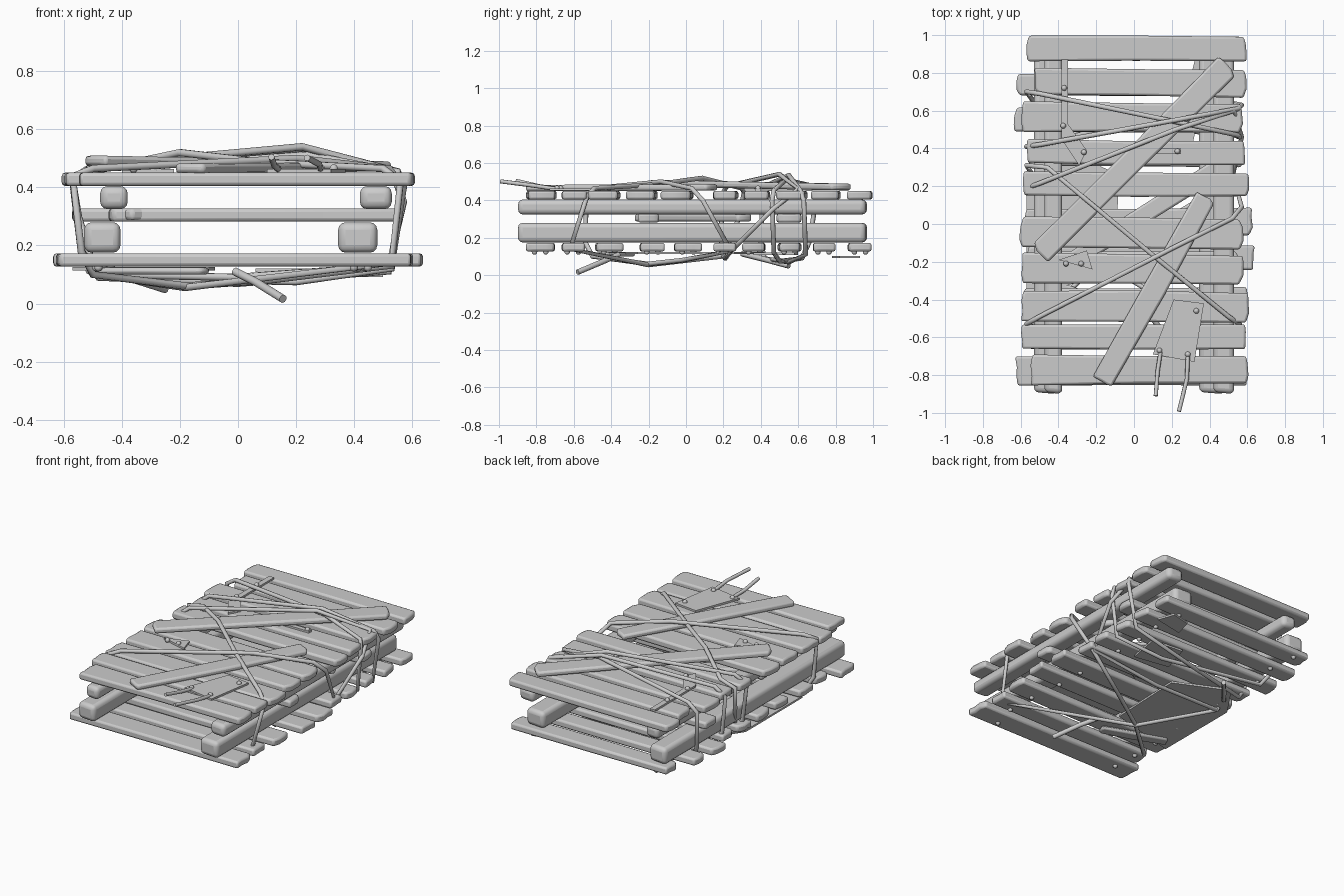
import bpy, bmesh, math, random
from mathutils import Vector, Matrix

if "Cube" in bpy.data.objects:
    bpy.data.objects.remove(bpy.data.objects["Cube"])

random.seed(4)
mat = bpy.data.materials.new("light_grey")
mat.diffuse_color = (0.6, 0.6, 0.6, 1)
mat.use_nodes = True
mat.node_tree.nodes["Principled BSDF"].inputs["Base Color"].default_value = mat.diffuse_color


def finish(bm, name, bevel=0.0, segs=2):
    bmesh.ops.recalc_face_normals(bm, faces=bm.faces)
    me = bpy.data.meshes.new(name)
    bm.to_mesh(me)
    bm.free()
    ob = bpy.data.objects.new(name, me)
    bpy.context.collection.objects.link(ob)
    me.materials.append(mat)
    if bevel:
        m = ob.modifiers.new("soft_edges", 'BEVEL')
        m.width, m.segments, m.limit_method = bevel, segs, 'ANGLE'
        m.angle_limit = math.radians(50)
    bpy.ops.object.select_all(action='DESELECT')
    ob.select_set(True)
    bpy.context.view_layer.objects.active = ob
    bpy.ops.object.shade_smooth_by_angle(angle=math.radians(40))
    return ob


def prism(name, pts, thick, matrix=Matrix(), bevel=0.0, segs=2):
    """Flat outline extruded evenly above and below its plane."""
    bm = bmesh.new()
    f = bm.faces.new([bm.verts.new((x, y, -thick / 2)) for x, y in pts])
    top = bmesh.ops.extrude_face_region(bm, geom=[f])["geom"]
    bmesh.ops.translate(bm, vec=(0, 0, thick),
                        verts=[v for v in top if isinstance(v, bmesh.types.BMVert)])
    bm.transform(matrix)
    return finish(bm, name, bevel, segs)


def board(name, a, b, width, thick=0.046, jag=0.025, bevel=0.012):
    """Plank between two end points with broken, uneven ends."""
    a, b = Vector(a), Vector(b)
    u = (b - a).normalized()
    v = Vector((0, 0, 1)).cross(u).normalized()
    w = u.cross(v)
    h, L = width / 2, (b - a).length / 2
    r = lambda: random.uniform(0, jag)
    s = lambda: random.uniform(0, 0.012 if jag else 0)
    pts = [(-L + r(), -h + s()), (0, -h + s()), (L - r(), -h + s()),
           (L - r() * .4, -h * .35), (L - r() * .4, h * .4), (L - r(), h - s()),
           (0, h - s()), (-L + r(), h - s()), (-L + r() * .4, h * .3), (-L + r() * .4, -h * .4)]
    m = Matrix((u, v, w)).transposed().to_4x4()
    m.translation = (a + b) / 2
    return prism(name, pts, thick, m, bevel)


def rope(name, pts, radius=0.013, closed=True):
    cu = bpy.data.curves.new(name, 'CURVE')
    cu.dimensions = '3D'
    cu.bevel_depth, cu.bevel_resolution, cu.use_fill_caps = radius, 2, True
    sp = cu.splines.new('POLY')
    sp.points.add(len(pts) - 1)
    for p, c in zip(sp.points, pts):
        p.co = (*c, 1)
    sp.use_cyclic_u = closed
    cu.materials.append(mat)
    ob = bpy.data.objects.new(name, cu)
    bpy.context.collection.objects.link(ob)
    bpy.ops.object.select_all(action='DESELECT')
    ob.select_set(True)
    bpy.context.view_layer.objects.active = ob
    bpy.ops.object.convert(target='MESH')


def rivets(name, spots):
    bm = bmesh.new()
    for p in spots:
        bmesh.ops.create_uvsphere(bm, u_segments=10, v_segments=6, radius=0.015,
                                  matrix=Matrix.Translation(p))
    finish(bm, name)


# Long rounded beams running front to back
for name, x0, x1, z0, z1 in (("upper_beam_left", -.475, -.38, .325, .405),
                             ("upper_beam_right", .42, .53, .325, .405),
                             ("lower_beam_left", -.53, -.405, .175, .28),
                             ("lower_beam_right", .345, .48, .175, .28)):
    prism(name, [(x0, -.89), (x1, -.9), (x1, .96), (x0, .97)], z1 - z0,
          Matrix.Translation((0, 0, (z0 + z1) / 2)), 0.026, 3)

# Upper deck planks: y low, y high, x left, x right
upper = ((.86, 1.0, -.57, .60), (.67, .83, -.53, .60), (.48, .65, -.60, .58),
         (.31, .45, -.57, .59), (.14, .28, -.59, .61), (-.14, .04, -.61, .58),
         (-.32, -.155, -.60, .58), (-.52, -.35, -.60, .61), (-.665, -.53, -.60, .60),
         (-.855, -.69, -.55, .61))
for i, (y0, y1, x0, x1) in enumerate(upper):
    y, t = (y0 + y1) / 2, random.uniform(-.008, .008) if 0 < i < 9 else 0
    board(f"upper_plank_{i}", (x0, y - t, .428), (x1, y + t, .428), y1 - y0)

# Lower deck planks
lower = ((.86, 1.0, -.56, .58), (.67, .80, -.63, .58), (.49, .62, -.64, .57),
         (.30, .43, -.57, .58), (.14, .27, -.58, .57), (-.07, .09, -.58, .63),
         (-.25, -.11, -.57, .64), (-.49, -.33, -.59, .61), (-.67, -.54, -.57, .58),
         (-.86, -.70, -.63, .60))
for i, (y0, y1, x0, x1) in enumerate(lower):
    y = (y0 + y1) / 2
    board(f"lower_plank_{i}", (x0, y, .15), (x1, y, .15), y1 - y0)

# Cross pieces between the two decks
board("middle_plank_front", (-.45, -.2, .305), (.56, -.2, .305), .13)
board("middle_plank_back", (-.58, .55, .305), (.55, .55, .305), .14)
board("middle_brace", (-.4, -.24, .307), (.48, .32, .307), .11, .04)

# Loose boards lying diagonally across the top
board("long_diagonal_board", (-.50, -.16, .492), (.50, .84, .472), .145, .035)
board("short_diagonal_board", (-.165, -.84, .466), (.385, .15, .470), .125, .034)
# Loose board and sheet fixed to the underside
board("underside_board", (-.52, -.3, .112), (-.1, -.45, .112), .09, .025)
prism("underside_sheet", [(-.57, -.38), (-.1, -.26), (-.08, .26), (-.42, .42), (-.57, .2)],
      .012, Matrix.Translation((0, 0, .119)))

# Thin metal patches
patches = (("front_patch", .458, [(.21, -.40), (.37, -.42), (.32, -.73), (.10, -.69)]),
           ("strap_patch", .457, [(-.385, .87), (-.35, .87), (-.35, .53), (-.25, .39),
                                  (-.29, .31), (-.385, .45)]),
           ("left_patch", .457, [(-.40, -.19), (-.22, -.24), (-.25, -.14)]),
           ("right_patch", .457, [(.02, .37), (.25, .37), (.25, .40), (.02, .40)]),
           ("underside_patch_back", .115, [(.06, .40), (.30, .36), (.34, .58), (.12, .60)]),
           ("underside_patch_corner", .098, [(.30, .78), (.50, .82), (.46, .93), (.33, .90)]))
for name, z, pts in patches:
    prism(name, pts, .012, Matrix.Translation((0, 0, z)))

rivets("top_rivets", [(x, y, .465) for x, y in (
    (.33, -.46), (.135, -.67), (.285, -.69), (-.37, .72), (-.375, .52),
    (-.265, .38), (.23, .385), (-.36, -.21), (-.28, -.21))])
rivets("underside_rivets", [(x + random.uniform(-.03, .03), (r[0] + r[1]) / 2 + d, .125)
                            for r in lower for x, d in ((-.46, .03), (.42, -.03))])

# Rope loops wound around the whole stack
rope("rope_back", [(-.57, .70, .43), (-.5, .69, .475), (.25, .535, .51), (.55, .47, .455),
                   (.56, .46, .40), (.53, .47, .12), (.2, .5, .075), (-.48, .62, .09),
                   (-.54, .66, .18)])
rope("rope_middle", [(-.57, .41, .42), (-.5, .42, .475), (.22, .55, .535), (.55, .61, .455),
                     (.57, .63, .40), (.52, .64, .11), (0, .55, .07), (-.48, .42, .09),
                     (-.54, .40, .18)])
rope("rope_slanted", [(-.57, .19, .42), (-.5, .215, .475), (.22, .50, .54), (.53, .60, .46),
                      (.57, .46, .35), (.52, .24, .13), (0, .21, .09), (-.48, .2, .1),
                      (-.54, .19, .18)])
rope("rope_cross_a", [(-.46, .30, .465), (-.2, .085, .52), (.1, -.165, .485), (.5, -.49, .465),
                      (.56, -.53, .42), (.53, -.62, .14), (-.18, -.2, .055), (-.49, .2, .1),
                      (-.55, .28, .30), (-.57, .31, .44)])
rope("rope_cross_b", [(-.57, -.53, .44), (-.5, -.49, .465), (.2, -.13, .50), (.52, .03, .465),
                      (.57, .09, .40), (.53, .24, .13), (.1, -.02, .08), (-.18, -.2, .06),
                      (-.5, -.5, .1), (-.54, -.54, .18)])

# Bent rods sticking out at the front and below
rods = ([(.14, -.68, .462), (.125, -.78, .475), (.115, -.91, .505)],
        [(.285, -.70, .462), (.28, -.82, .48), (.238, -.992, .502)],
        [(-.01, -.36, .11), (.06, -.44, .075), (.155, -.58, .016)],
        [(-.46, .30, .115), (-.36, .42, .085), (-.25, .55, .05)])
for i, pts in enumerate(rods):
    rope(f"bent_rod_{i}", pts, .011 if i < 2 else .015, False)
